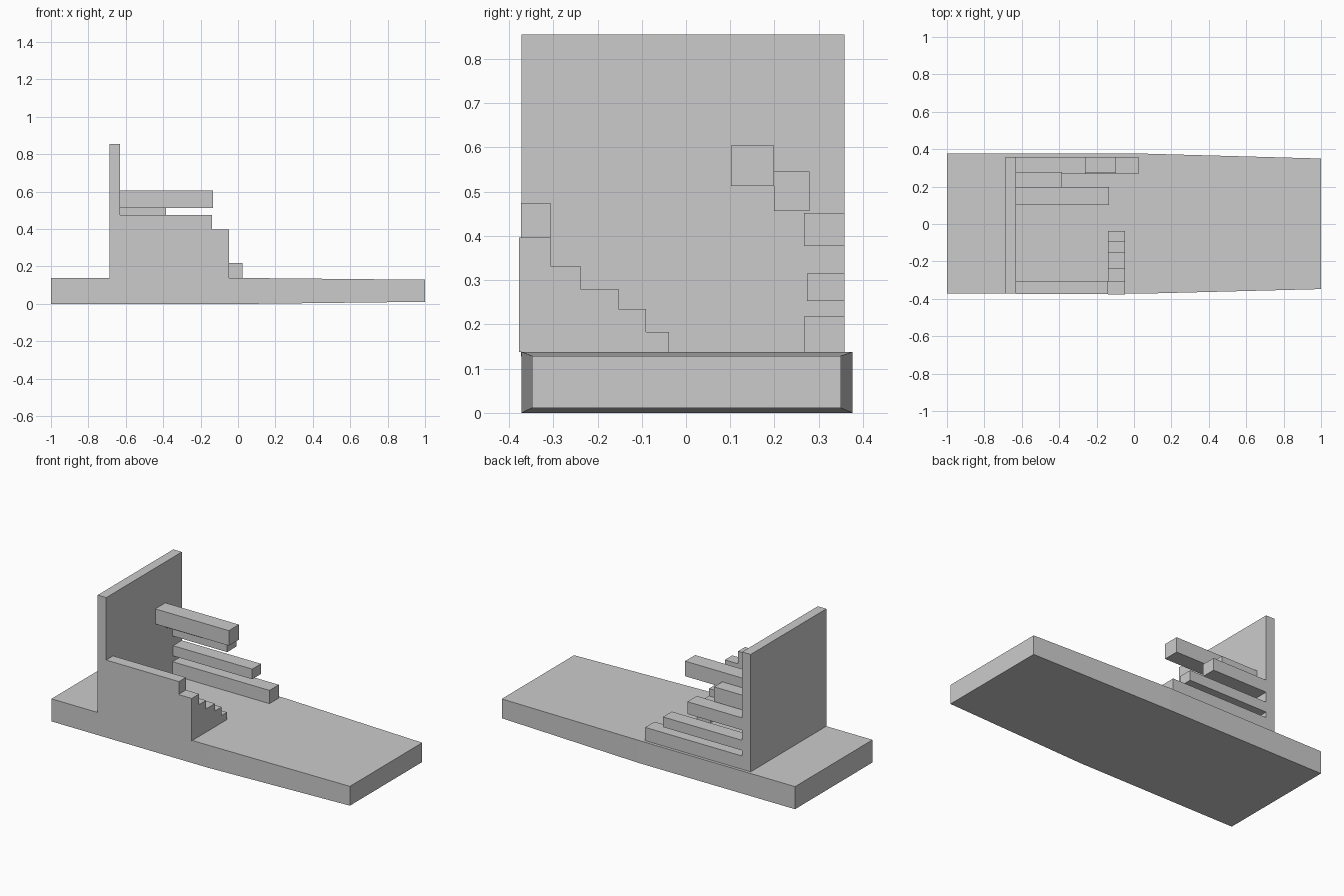
import bpy

if "Cube" in bpy.data.objects:
    bpy.data.objects.remove(bpy.data.objects["Cube"])


def mesh_object(name, verts, faces):
    mesh = bpy.data.meshes.new(name)
    mesh.from_pydata(verts, [], faces)
    mesh.update()
    obj = bpy.data.objects.new(name, mesh)
    bpy.context.collection.objects.link(obj)
    return obj


def loft(name, rings):
    """Closed solid through matching rings of points."""
    n = len(rings[0])
    verts = [p for ring in rings for p in ring]
    faces = [tuple(reversed(range(n))), tuple(range(len(verts) - n, len(verts)))]
    for r in range(len(rings) - 1):
        a, b = r * n, (r + 1) * n
        faces += [(a + i, a + (i + 1) % n, b + (i + 1) % n, b + i) for i in range(n)]
    return mesh_object(name, verts, faces)


def extrude_x(name, profile, x0, x1):
    """Extrude a y-z profile (counter-clockwise seen from +x) along x."""
    return loft(name, [[(x, y, z) for y, z in profile] for x in (x0, x1)])


def rect(y0, y1, z0, z1):
    return [(y0, z0), (y1, z0), (y1, z1), (y0, z1)]


FLOOR = 0.138
WALL_X = -0.63

# Base slab, tapering slightly toward the +x end
sections = [(-1, -0.372, 0.376, 0.0, FLOOR),
            (0.06, -0.372, 0.376, 0.0, FLOOR),
            (1, -0.348, 0.35, 0.011, 0.129)]
loft("base_slab", [[(x, y, z) for y, z in rect(y0, y1, z0, z1)]
                   for x, y0, y1, z0, z1 in sections])

# Tall upright wall and the low side wall
extrude_x("tall_wall", rect(-0.372, 0.358, FLOOR - 0.01, 0.855), -0.688, WALL_X)
extrude_x("side_wall", rect(-0.373, -0.306, FLOOR - 0.01, 0.474), WALL_X, -0.138)

# Stepped end block, descending toward +y
edges = [-0.378, -0.306, -0.239, -0.153, -0.09, -0.038]
heights = [0.397, 0.332, 0.28, 0.235, 0.183]
stairs = [(edges[0], FLOOR), (edges[-1], FLOOR)]
for i in reversed(range(5)):
    stairs += [(edges[i + 1], heights[i]), (edges[i], heights[i])]
extrude_x("stepped_block", stairs, -0.138, -0.048)

# Beams projecting from the tall wall
beams = [(0.102, 0.199, 0.513, 0.605, -0.133),
         (0.199, 0.279, 0.456, 0.546, -0.385),
         (0.267, 0.358, 0.377, 0.452, -0.26),
         (0.273, 0.358, 0.253, 0.315, -0.095),
         (0.268, 0.358, FLOOR, 0.219, 0.025)]
for i, (y0, y1, z0, z1, end) in enumerate(beams, 1):
    extrude_x(f"beam_{i}", rect(y0, y1, z0, z1), WALL_X, end)
